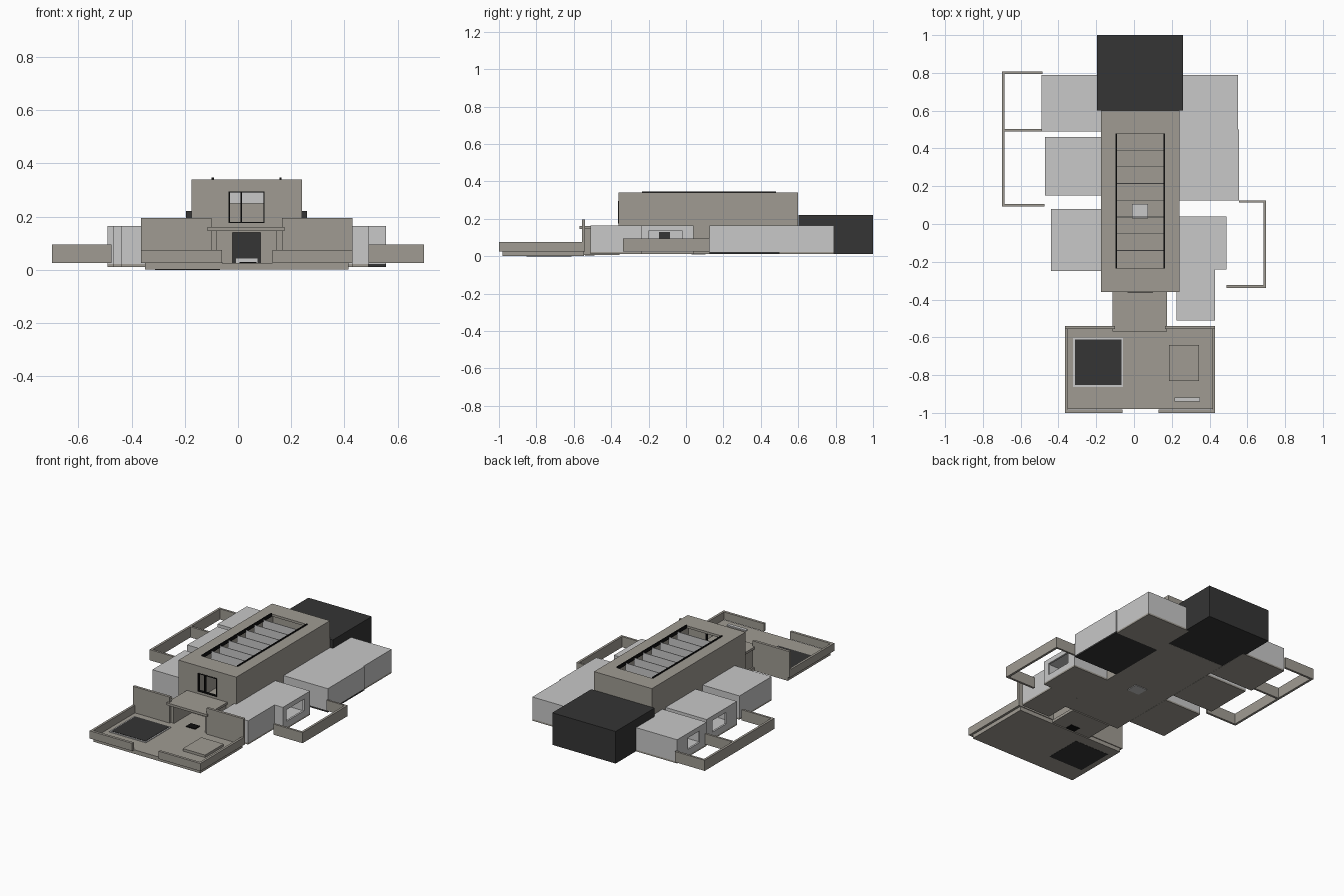
import bpy
import bmesh

cube = bpy.data.objects.get("Cube")
if cube:
    bpy.data.objects.remove(cube, do_unlink=True)


def material(name, r, g, b):
    m = bpy.data.materials.new(name)
    m.use_nodes = True
    m.diffuse_color = (r, g, b, 1)
    node = next(n for n in m.node_tree.nodes if n.type == 'BSDF_PRINCIPLED')
    node.inputs["Base Color"].default_value = (r, g, b, 1)
    node.inputs["Roughness"].default_value = 0.8
    return m


TAUPE = material("taupe stone", 0.35, 0.33, 0.29)
LIGHT = material("light grey", 0.58, 0.58, 0.58)
DARK = material("charcoal", 0.035, 0.035, 0.035)
BLACK = material("black metal", 0.005, 0.005, 0.005)


def box(name, mat, x, y, z, cuts=()):
    """Box from three (low, high) ranges, with optional box-shaped openings."""
    bm = bmesh.new()
    bmesh.ops.create_cube(bm, size=1)
    for v in bm.verts:
        v.co = [r[0] + (c + 0.5) * (r[1] - r[0]) for c, r in zip(v.co, (x, y, z))]
    mesh = bpy.data.meshes.new(name)
    bm.to_mesh(mesh)
    bm.free()
    mesh.materials.append(mat)
    ob = bpy.data.objects.new(name, mesh)
    bpy.context.collection.objects.link(ob)
    cutters = [box("cutter", mat, *c) for c in cuts]
    for c in cutters:
        mod = ob.modifiers.new("opening", 'BOOLEAN')
        mod.operation = 'DIFFERENCE'
        mod.solver = 'EXACT'
        mod.object = c
    if cutters:
        bpy.context.view_layer.update()
        graph = bpy.context.evaluated_depsgraph_get()
        result = bpy.data.meshes.new_from_object(ob.evaluated_get(graph))
        ob.modifiers.clear()
        ob.data = result
        for c in cutters:
            bpy.data.objects.remove(c, do_unlink=True)
    return ob


# Main hall: hollow, with skylight, front window, and doors at both ends
DOOR_X, DOOR_Z = (-0.02, 0.085), (0.026, 0.14)
WIN_X, WIN_Z = (-0.035, 0.10), (0.175, 0.295)
SKY_X, SKY_Y = (-0.095, 0.16), (-0.235, 0.48)
box("main_hall", TAUPE, (-0.175, 0.24), (-0.36, 0.60), (0.012, 0.34), [
    ((-0.16, 0.225), (-0.345, 0.585), (0.025, 0.325)),
    (SKY_X, SKY_Y, (0.3, 0.4)),
    (WIN_X, (-0.4, -0.3), WIN_Z),
    (DOOR_X, (-0.4, -0.3), DOOR_Z),
    (DOOR_X, (0.55, 0.65), DOOR_Z)])
box("hall_pedestal", LIGHT, (-0.01, 0.075), (0.03, 0.105), (0.008, 0.045))

# Skylight fins and side rails
for i in range(7):
    y = -0.14 + i * 0.0885
    box("skylight_fin", LIGHT, SKY_X, (y - 0.002, y + 0.002), (0.25, 0.338))
for x in SKY_X:
    box("skylight_rail", BLACK, (x - 0.004, x + 0.004), SKY_Y, (0.325, 0.346))

# Front window frame and mullion
for x in (WIN_X[0], 0.01, WIN_X[1] - 0.005):
    box("window_upright", BLACK, (x, x + 0.005), (-0.363, -0.345), WIN_Z)
for z in (WIN_Z[0], WIN_Z[1] - 0.005):
    box("window_crossbar", BLACK, WIN_X, (-0.363, -0.345), (z, z + 0.005))

# Dark rear room
box("rear_room", DARK, (-0.195, 0.26), (0.601, 1.0), (0.012, 0.22))


# Side rooms: hollow light boxes on thin floors, some with an outer window
def room(name, x, y, window=None, floor=TAUPE):
    side = 1 if x[1] > 0.2 else -1
    outer = x[1] if side > 0 else x[0]
    cuts = []
    if window:
        cuts = [((x[0] + 0.012, x[1] - 0.012), (y[0] + 0.012, y[1] - 0.012), (0.03, 0.153)),
                ((outer - 0.03, outer + 0.03), window, (0.06, 0.135))]
    box(name, LIGHT, x, y, (0.022, 0.165), cuts)
    box(name + "_floor", floor, x, y, (0.011, 0.022))


room("left_rear_room", (0.24, 0.55), (0.50, 0.79))
room("left_middle_room", (0.24, 0.557), (0.125, 0.50), floor=DARK)
room("left_window_room", (0.24, 0.49), (-0.24, 0.04), (-0.20, -0.02))
room("left_front_room", (0.225, 0.43), (-0.51, -0.24))
room("right_rear_room", (-0.49, -0.175), (0.49, 0.79), (0.56, 0.68))
room("right_middle_room", (-0.47, -0.175), (0.15, 0.46), (0.26, 0.40))
room("right_front_room", (-0.44, -0.175), (-0.25, 0.08))
box("inner_doorway", DARK, (0.25, 0.254), (-0.145, -0.085), (0.031, 0.13))

# Garden walls beside the rooms
FENCE_Z = (0.026, 0.095)
box("left_garden_wall", TAUPE, (0.685, 0.70), (-0.338, 0.125), FENCE_Z)
box("left_garden_return", TAUPE, (0.49, 0.69), (-0.338, -0.324), FENCE_Z)
box("left_garden_return", TAUPE, (0.555, 0.69), (0.113, 0.125), FENCE_Z)
box("right_garden_wall", TAUPE, (-0.70, -0.685), (0.093, 0.808), FENCE_Z)
for end, y in ((-0.475, 0.093), (-0.485, 0.49), (-0.485, 0.794)):
    box("right_garden_return", TAUPE, (-0.69, end), (y, y + 0.014), FENCE_Z)

# Entrance passage: floor, side walls and canopy
box("passage_floor", TAUPE, (-0.11, 0.17), (-0.55, -0.355), (0.006, 0.024))
for x in (-0.10, 0.145):
    box("passage_wall", TAUPE, (x, x + 0.02), (-0.545, -0.36), (0.02, 0.146))
box("canopy", TAUPE, (-0.115, 0.175), (-0.57, -0.355), (0.145, 0.16))
box("entrance_mat", BLACK, (0.005, 0.07), (-0.54, -0.49), (0.003, 0.029))

# Forecourt slab, low rim and tall rear screens
box("forecourt_slab", TAUPE, (-0.35, 0.415), (-0.98, -0.545), (0.0, 0.026))
RIM_Z = (0.025, 0.075)
for x in (-0.365, 0.415):
    box("forecourt_side_rim", TAUPE, (x, x + 0.015), (-1.0, -0.545), RIM_Z)
for x in ((-0.365, -0.06), (0.13, 0.43)):
    box("forecourt_front_rim", TAUPE, x, (-1.0, -0.983), RIM_Z)
for x in ((-0.365, -0.10), (0.165, 0.43)):
    box("rear_screen", TAUPE, x, (-0.557, -0.54), (0.025, 0.195))

# Forecourt pool with light border, raised pad and light strip
box("pool_border", LIGHT, (-0.322, -0.058), (-0.862, -0.603), (0.02, 0.03))
box("pool", DARK, (-0.313, -0.067), (-0.853, -0.612), (-0.0, 0.032))
box("pool_underside", DARK, (-0.313, -0.067), (-0.853, -0.612), (-0.001, 0.0))
box("raised_pad", TAUPE, (0.185, 0.345), (-0.83, -0.64), (0.02, 0.042))
box("light_strip", LIGHT, (0.215, 0.35), (-0.94, -0.918), (0.02, 0.034))
